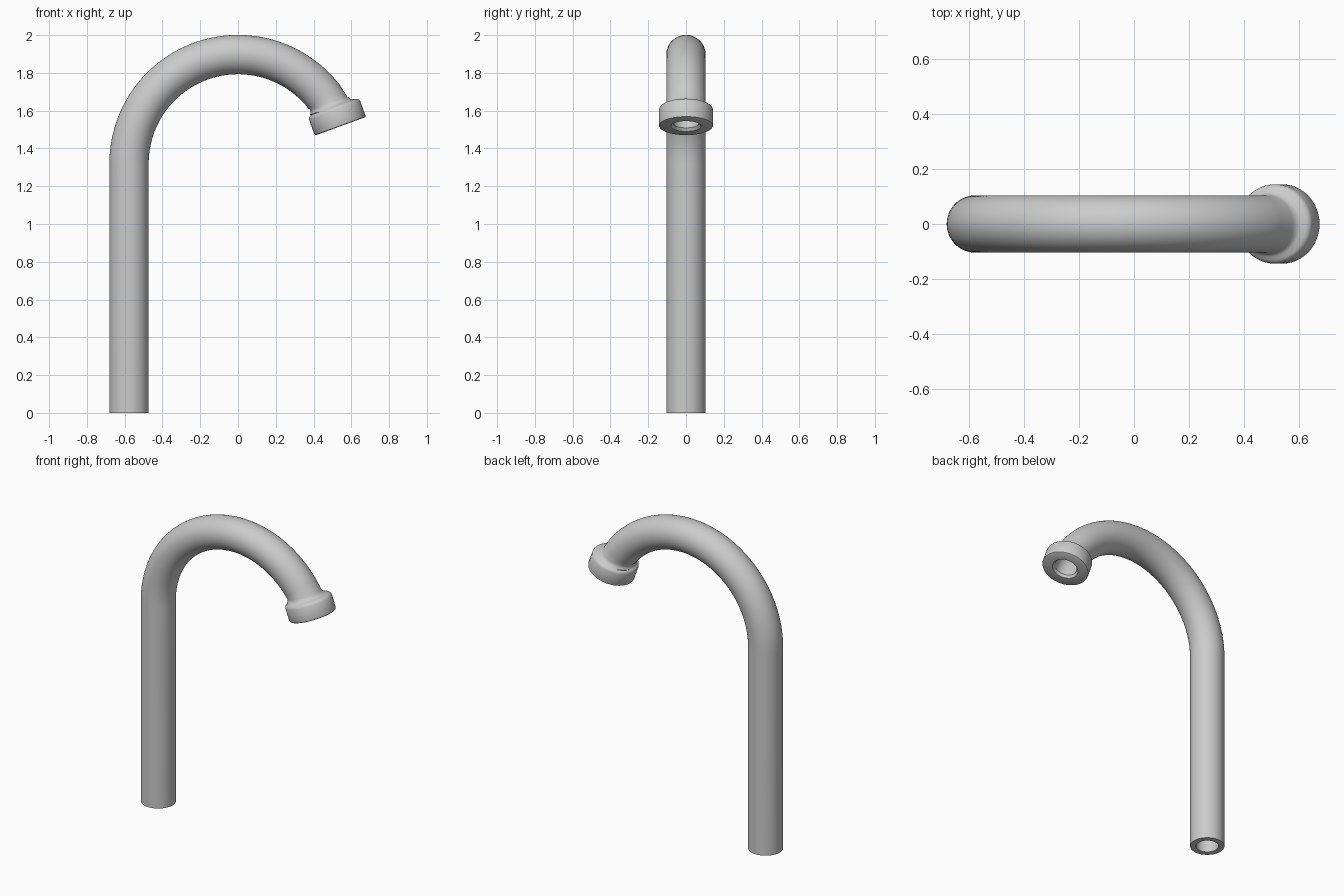
import bpy, bmesh, math

if "Cube" in bpy.data.objects:
    bpy.data.objects.remove(bpy.data.objects["Cube"])

R, ZC = 0.577, 1.32          # bend radius and centre height
PIPE, BORE = 0.104, 0.068    # outer and inner pipe radius
END = 20                     # bend ends 20 degrees above horizontal
SIDES = 64

bm = bmesh.new()
rings = []


def ring(x, z, deg, r):
    """Circle of radius r centred at (x, 0, z), facing along the bend at deg."""
    a = math.radians(deg)
    vs = []
    for i in range(SIDES):
        t = 2 * math.pi * i / SIDES
        u, v = r * math.cos(t), r * math.sin(t)
        vs.append(bm.verts.new((x + u * math.cos(a), v, z + u * math.sin(a))))
    rings.append(vs)


def arc_ring(deg, r):
    a = math.radians(deg)
    ring(R * math.cos(a), ZC + R * math.sin(a), deg, r)


def collar_ring(s, r, follow=False):
    """Ring s above the nozzle face, optionally shifted to follow the bend."""
    a = math.radians(END)
    d = math.sqrt(R * R - s * s) if follow else R
    ring(d * math.cos(a) - s * math.sin(a),
         ZC + d * math.sin(a) + s * math.cos(a), END, r)


# outside: stem and bend
ring(-R, 0, 180, PIPE)
N = 48
for i in range(N + 1):
    arc_ring(180 + (38 - 180) * i / N, PIPE)

# outside: fillet, rounded collar, nozzle face
for s, r in [(0.138, 0.1045), (0.128, 0.107), (0.119, 0.112), (0.113, 0.119)]:
    collar_ring(s, r, True)
for s, r in [(0.109, 0.127), (0.105, 0.134), (0.099, 0.140), (0.090, 0.144),
             (0.009, 0.144), (0.003, 0.142), (0.0, 0.137),
             (0.0, 0.080), (0.004, 0.077), (0.016, BORE)]:
    collar_ring(s, r)

# inside: bore back down to the base
for i in range(N + 1):
    arc_ring(24 + (180 - 24) * i / N, BORE)
ring(-R, 0, 180, BORE)

# skin the rings into a closed tube
for k in range(len(rings)):
    a, b = rings[k], rings[(k + 1) % len(rings)]
    for i in range(SIDES):
        j = (i + 1) % SIDES
        bm.faces.new((a[i], a[j], b[j], b[i]))
bmesh.ops.recalc_face_normals(bm, faces=bm.faces[:])

mesh = bpy.data.meshes.new("faucet_spout")
bm.to_mesh(mesh)
bm.free()
spout = bpy.data.objects.new("faucet_spout", mesh)
bpy.context.collection.objects.link(spout)

mat = bpy.data.materials.new("grey metal")
mat.diffuse_color = (0.6, 0.6, 0.6, 1)
mat.use_nodes = True
mat.node_tree.nodes["Principled BSDF"].inputs["Base Color"].default_value = mat.diffuse_color
mesh.materials.append(mat)

bpy.context.view_layer.objects.active = spout
spout.select_set(True)
bpy.ops.object.shade_smooth_by_angle(angle=math.radians(35))
